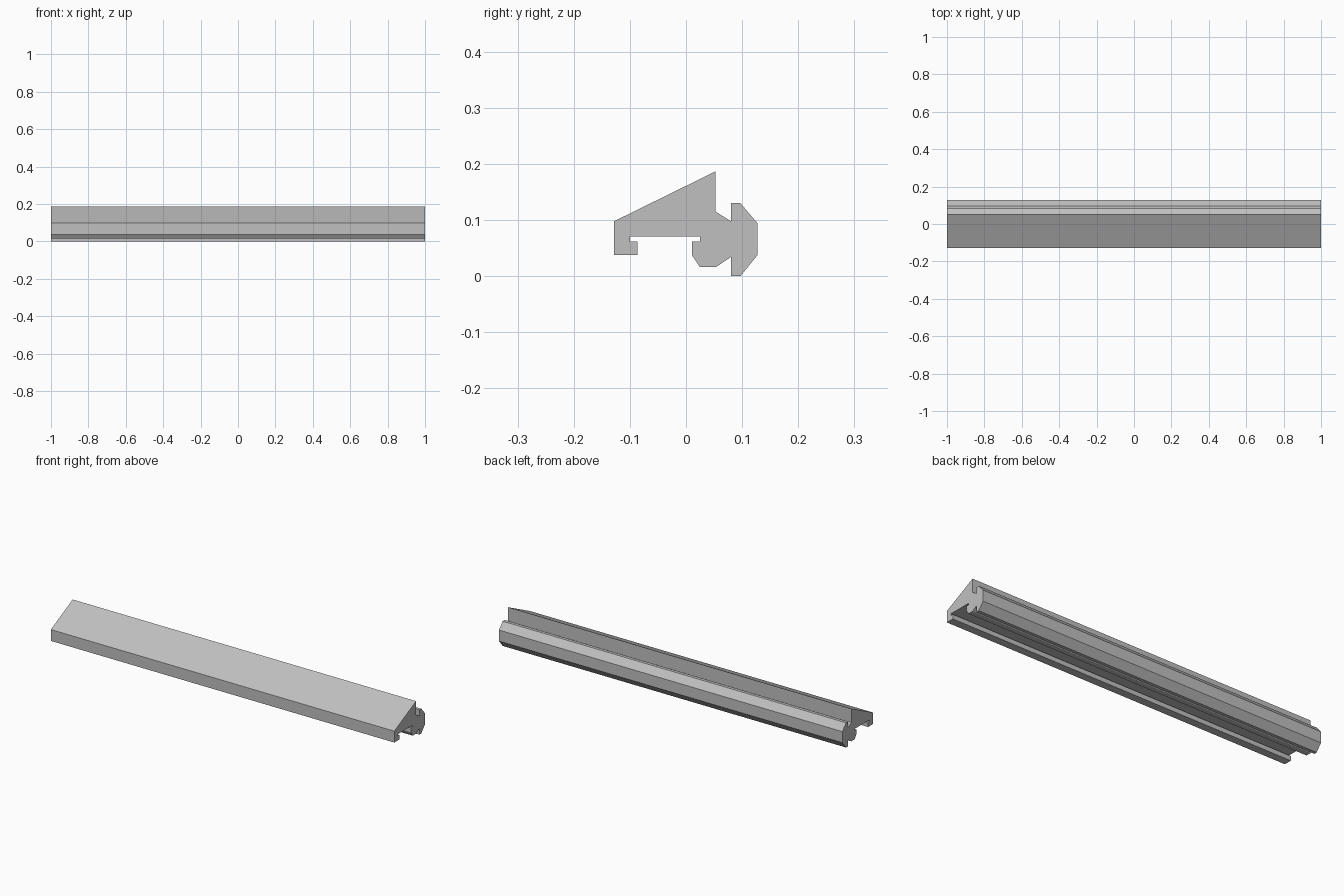
import bpy
import bmesh

cube = bpy.data.objects.get("Cube")
if cube:
    bpy.data.objects.remove(cube, do_unlink=True)

# Plain grey finish
grey = bpy.data.materials.new("light grey")
grey.use_nodes = True
colour = (0.53, 0.53, 0.53, 1)
grey.diffuse_color = colour
grey.node_tree.nodes["Principled BSDF"].inputs["Base Color"].default_value = colour

# Cross-section (y, z), one run per feature
wedge = [(-0.128, 0.098), (0.053, 0.187), (0.053, 0.115), (0.080, 0.098)]
rear_flange = [(0.080, 0.130), (0.097, 0.130), (0.127, 0.095),
               (0.127, 0.037), (0.097, 0), (0.080, 0)]
inner_foot = [(0.080, 0.034), (0.053, 0.016), (0.025, 0.016), (0.011, 0.037)]
slot = [(0.011, 0.062), (0.025, 0.062), (0.025, 0.071),
        (-0.100, 0.071), (-0.100, 0.062), (-0.086, 0.062)]
front_lip = [(-0.086, 0.038), (-0.128, 0.038)]
profile = wedge + rear_flange + inner_foot + slot + front_lip


def extrude_along_x(name, points, half_length, material):
    bm = bmesh.new()
    end = bm.faces.new([bm.verts.new((-half_length, y, z)) for y, z in points])
    swept = bmesh.ops.extrude_face_region(bm, geom=[end], use_keep_orig=True)
    moved = [v for v in swept["geom"] if isinstance(v, bmesh.types.BMVert)]
    bmesh.ops.translate(bm, verts=moved, vec=(2 * half_length, 0, 0))
    bmesh.ops.recalc_face_normals(bm, faces=bm.faces)
    mesh = bpy.data.meshes.new(name)
    bm.to_mesh(mesh)
    bm.free()
    mesh.materials.append(material)
    obj = bpy.data.objects.new(name, mesh)
    bpy.context.collection.objects.link(obj)
    return obj


# Extruded rail
extrude_along_x("profile_rail", profile, 1, grey)
